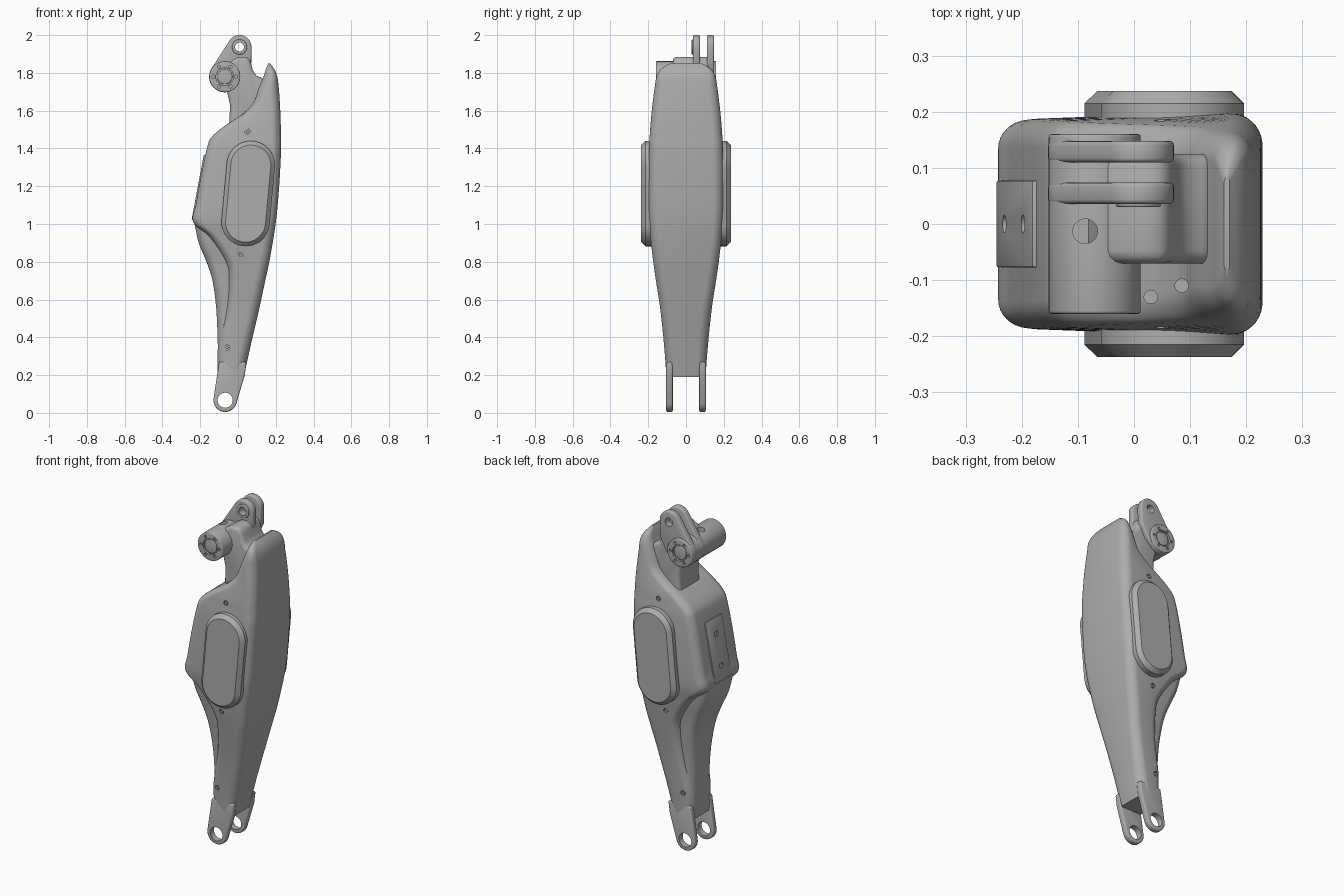
import bpy, bmesh, math
from mathutils import Vector, Matrix
from mathutils.geometry import convex_hull_2d

cube = bpy.data.objects.get("Cube")
if cube:
    bpy.data.objects.remove(cube)

grey = bpy.data.materials.new("satin_grey")
grey.use_nodes = True
colour = (0.42, 0.42, 0.42, 1)
grey.diffuse_color = colour
grey.node_tree.nodes["Principled BSDF"].inputs["Base Color"].default_value = colour


def activate(ob):
    bpy.ops.object.select_all(action='DESELECT')
    ob.select_set(True)
    bpy.context.view_layer.objects.active = ob


def cutter(start, end, r):
    start, end = Vector(start), Vector(end)
    axis = end - start
    bpy.ops.mesh.primitive_cylinder_add(vertices=32, radius=r, depth=axis.length,
                                        location=(start + end) / 2)
    ob = bpy.context.object
    ob.rotation_euler = axis.to_track_quat('Z', 'Y').to_euler()
    ob.hide_render = True
    return ob


def finish(name, bm, bevel=0, segments=3, holes=(), matrix=None):
    """Make an object from bm, bevel it, cut its holes and shade it."""
    bmesh.ops.recalc_face_normals(bm, faces=bm.faces)
    mesh = bpy.data.meshes.new(name)
    bm.to_mesh(mesh)
    bm.free()
    if matrix:
        mesh.transform(matrix)
    mesh.materials.append(grey)
    ob = bpy.data.objects.new(name, mesh)
    bpy.context.collection.objects.link(ob)
    if bevel:
        mod = ob.modifiers.new("round", 'BEVEL')
        mod.width, mod.segments = bevel, segments
        mod.limit_method, mod.angle_limit = 'ANGLE', math.radians(40)
        activate(ob)
        bpy.ops.object.modifier_apply(modifier=mod.name)
    for hole in holes:
        tool = cutter(*hole)
        mod = ob.modifiers.new("hole", 'BOOLEAN')
        mod.operation, mod.object = 'DIFFERENCE', tool
        activate(ob)
        bpy.ops.object.modifier_apply(modifier=mod.name)
        bpy.data.objects.remove(tool)
    activate(ob)
    bpy.ops.object.shade_smooth_by_angle(angle=math.radians(32))
    return ob


def circle(x, z, r, n=40):
    return [(x + r * math.cos(math.tau * i / n), z + r * math.sin(math.tau * i / n))
            for i in range(n)]


def hull(points):
    return [points[i] for i in convex_hull_2d([Vector(p) for p in points])]


def prism(name, outline, y0, y1, **options):
    """Extrude an x-z outline from y0 to y1."""
    bm = bmesh.new()
    face = bm.faces.new([bm.verts.new((x, y0, z)) for x, z in outline])
    side = bmesh.ops.extrude_face_region(bm, geom=[face])["geom"]
    bmesh.ops.translate(bm, vec=(0, y1 - y0, 0),
                        verts=[v for v in side if isinstance(v, bmesh.types.BMVert)])
    return finish(name, bm, **options)


def smooth_rows(rows, steps=4):
    """Catmull-Rom interpolation of profile stations."""
    rows = [Vector(r) for r in rows]
    rows = [rows[0]] + rows + [rows[-1]]
    out = []
    for a, b, c, d in zip(rows, rows[1:], rows[2:], rows[3:]):
        for i in range(steps):
            t = i / steps
            out.append(b + (c - a) * t / 2 + (a - b * 2.5 + c * 2 - d / 2) * t ** 2
                       + (b * 1.5 - a / 2 - c * 1.5 + d / 2) * t ** 3)
    return out + [rows[-1]]


def loft(name, stations, corner, **options):
    """Skin rounded rectangles given as (z, x low, x high, half depth)."""
    bm = bmesh.new()
    rings = []
    for z, x0, x1, h in smooth_rows(stations):
        r = min(corner, (x1 - x0) * 0.45, h * 0.8)
        ring = []
        for k, (cx, cy) in enumerate([(x1 - r, h - r), (x0 + r, h - r),
                                      (x0 + r, r - h), (x1 - r, r - h)]):
            for i in range(9):
                a = math.pi / 2 * (k + i / 8)
                x, y = cx + r * math.cos(a), cy + r * math.sin(a)
                t = (x - x0) / (x1 - x0)
                ring.append(bm.verts.new((x - 0.012 * t * (y / h) ** 2,
                                          y * (1 - 0.08 * (1 - t) ** 2), z)))
        rings.append(ring)
    for low, high in zip(rings, rings[1:]):
        for i in range(len(low)):
            j = (i + 1) % len(low)
            bm.faces.new((low[i], low[j], high[j], high[i]))
    bm.faces.new(rings[0])
    bm.faces.new(rings[-1])
    return finish(name, bm, **options)


# Main shell, with screw recesses on both sides and on the shoulder
shell = [(.19, -.106, .034, .104), (.24, -.108, .045, .108), (.36, -.105, .072, .117),
         (.55, -.065, .117, .137), (.70, -.05, .15, .16), (.80, -.065, .172, .174),
         (.93, -.15, .195, .189), (1.01, -.238, .207, .196), (1.1, -.224, .217, .2),
         (1.25, -.197, .228, .2), (1.4, -.165, .235, .197), (1.46, -.14, .234, .193),
         (1.52, -.07, .233, .189), (1.58, .02, .231, .184), (1.64, .08, .228, .178),
         (1.72, .11, .222, .169), (1.78, .135, .215, .158), (1.82, .148, .2, .135),
         (1.85, .16, .18, .085)]
screws = [(.05, 1.49, .19), (.012, .835, .177), (-.058, .345, .115)]
recesses = [((x, s * (y - .014), z), (x, s * (y + .1), z), .014)
            for x, z, y in screws for s in (-1, 1)]
recesses += [((x, y, 1.54), (x, y, 1.9), .012) for x, y in [(.03, -.13), (.085, -.11)]]
loft("main_shell", shell, 0.05, holes=recesses)
for x, z, y in screws:
    for s in (-1, 1):
        prism("side_screw", circle(x, z, .008, 16), s * (y - .02), s * (y - .004))

# Narrower lower insert tucked under the shell edge
insert = [(.22, -.105, 0, .095), (.36, -.107, .02, .1), (.55, -.115, .05, .108),
          (.70, -.135, .08, .122), (.80, -.167, .1, .132), (.90, -.208, .1, .145),
          (1.0, -.23, .1, .155)]
loft("lower_insert", insert, 0.05)

# Fork lugs at the foot, and oval side pads
lug = hull(circle(-.068, .067, .062) + [(-.104, .22), (-.1, .27), (.045, .27), (.036, .2)])
pad = hull(circle(.04, 1.01, .128) + circle(.068, 1.312, .128))
for s in (-1, 1):
    prism("fork_lug", lug, s * .07, s * .105, bevel=.008,
          holes=[((-.068, -.3, .067), (-.068, .3, .067), .04)])
    prism("side_pad", pad, s * .14, s * .237, bevel=.022, segments=1)

# Tilted mounting plate with two holes
slope = Vector((.073, 0, .39)).normalized()
out = Vector((-slope.z, 0, slope.x))
foot = Vector((-.236, 0, 1.02))
bm = bmesh.new()
bmesh.ops.create_cube(bm, size=1)
bm.transform(Matrix.Diagonal((.155, .35, .02, 1)))
frame = Matrix((Vector((0, -1, 0)), slope, out)).transposed().to_4x4()
frame.translation = foot + slope * .175
spots = [foot + slope * d for d in (.08, .26)]
finish("mounting_plate", bm, bevel=.004, segments=2, matrix=frame,
       holes=[(p + out * .004, p + out * .1, .016) for p in spots])

# Neck rising out of the shell
neck = [(-.05, 1.48), (-.045, 1.56), (-.042, 1.63), (-.058, 1.7), (-.09, 1.78),
        (-.06, 1.85), (0, 1.885), (.055, 1.885), (.07, 1.85), (.078, 1.815),
        (.098, 1.785), (.14, 1.768), (.16, 1.7), (.16, 1.48)]
prism("neck", neck, -.07, .125, bevel=.022)

# Clevis plates joining the pivot to the top eye
px, pz = -.07, 1.78
tear = hull(circle(px, pz, .083) + circle(.008, 1.937, .063) + [(.07, 1.84), (.03, 1.76)])
eye = ((.008, -.3, 1.937), (.008, .3, 1.937), .024)
for y0, y1 in [(.036, .074), (.11, .148)]:
    prism("clevis_plate", tear, y0, y1, bevel=.008, holes=[eye])
prism("eye_bush", circle(.008, 1.937, .04), .03, .05, bevel=.004, holes=[eye])

# Pivot barrel with recessed caps and bolt rings
bolts = [p for p in circle(px, pz, .06, 6)]
holes = [((px, s * .148, pz), (px, s * .2, pz), .047) for s in (-1, 1)]
holes += [((x, s * .15, z), (x, s * .2, z), .008) for x, z in bolts for s in (-1, 1)]
holes.append(((-.087, -.013, 1.8), (-.087, -.013, 1.9), .022))
prism("pivot_barrel", circle(px, pz, .082, 48), -.16, .16, bevel=.005, holes=holes)
for s in (-1, 1):
    prism("pivot_cap", circle(px, pz, .04), s * .14, s * .156, bevel=.004)
